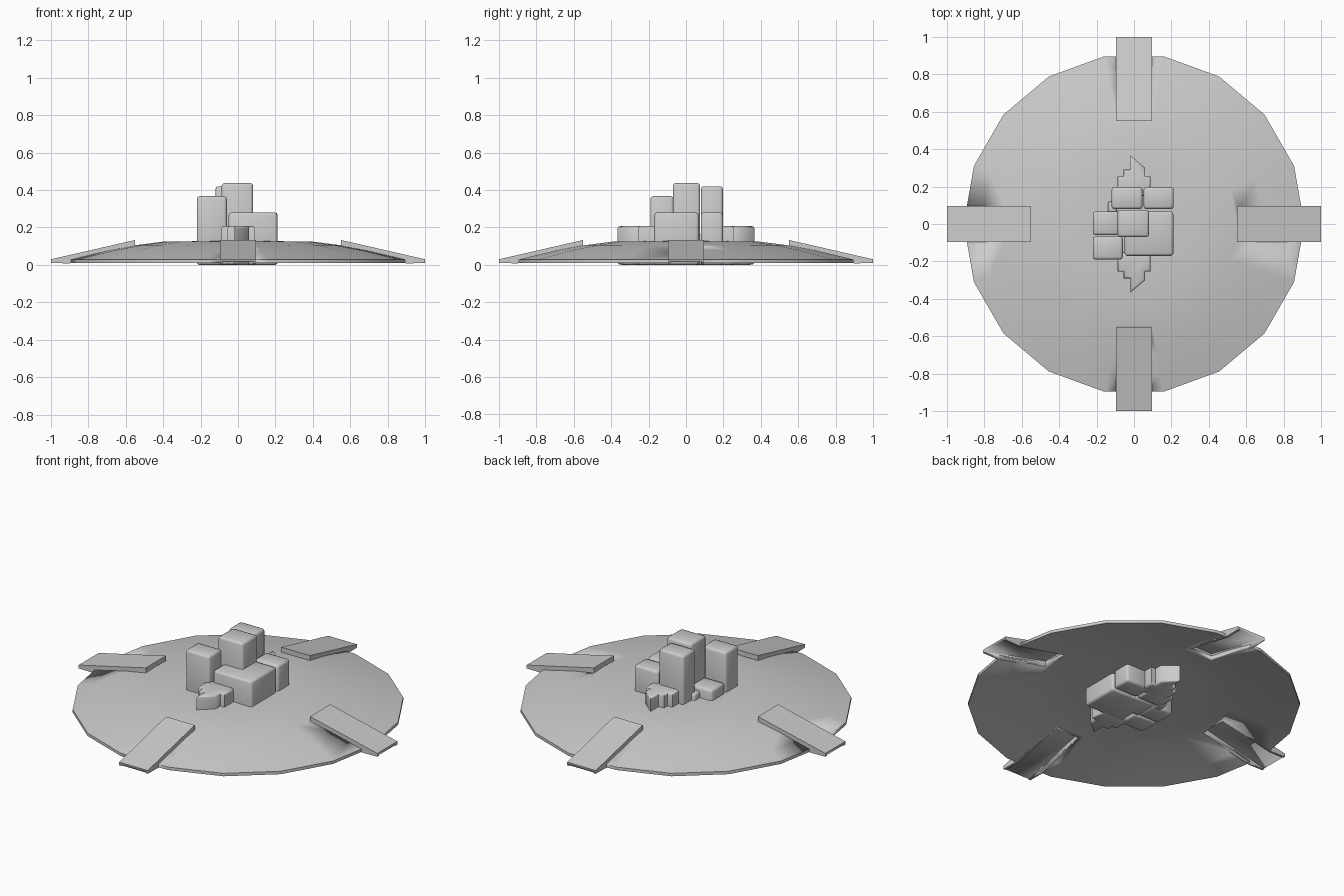
import bpy, bmesh, math
from mathutils import Matrix

if "Cube" in bpy.data.objects:
    bpy.data.objects.remove(bpy.data.objects["Cube"], do_unlink=True)

GREY = bpy.data.materials.new("plain_grey")
GREY.use_nodes = True
colour = (0.6, 0.6, 0.6, 1)
GREY.diffuse_color = colour
GREY.node_tree.nodes["Principled BSDF"].inputs["Base Color"].default_value = colour


def finish(bm, name, angle=35):
    bmesh.ops.recalc_face_normals(bm, faces=bm.faces)
    mesh = bpy.data.meshes.new(name)
    bm.to_mesh(mesh)
    bm.free()
    mesh.materials.append(GREY)
    obj = bpy.data.objects.new(name, mesh)
    bpy.context.collection.objects.link(obj)
    bpy.ops.object.select_all(action="DESELECT")
    obj.select_set(True)
    bpy.context.view_layer.objects.active = obj
    bpy.ops.object.shade_smooth_by_angle(angle=math.radians(angle))
    return obj


def extrude(points, offset):
    """Closed prism from a planar outline."""
    bm = bmesh.new()
    face = bm.faces.new([bm.verts.new(p) for p in points])
    moved = bmesh.ops.extrude_face_region(bm, geom=[face], use_keep_orig=True)["geom"]
    bmesh.ops.translate(bm, vec=offset, verts=[v for v in moved if isinstance(v, bmesh.types.BMVert)])
    return bm


def radial_prism(profile, half_width, angle):
    """Prism whose radius-height profile is turned about the centre."""
    bm = extrude([(r, -half_width, z) for r, z in profile], (0, 2 * half_width, 0))
    bmesh.ops.rotate(bm, verts=bm.verts, matrix=Matrix.Rotation(angle, 3, "Z"))
    return bm


def subtract(obj, cutter):
    mod = obj.modifiers.new("hollow", "BOOLEAN")
    mod.operation = "DIFFERENCE"
    mod.solver = "EXACT"
    mod.object = cutter


# Shallow domed shell, eighteen sided, hollow underneath
SIDES = 18
profile = [(0, .125), (.2, .127), (.4, .124), (.55, .105), (.7, .078), (.82, .05), (.91, .028),
           (.91, .01), (.8, .034), (.55, .085), (.4, .104), (0, .106)]
bm = bmesh.new()
rings = []
for r, z in profile:
    if r == 0:
        rings.append([bm.verts.new((0, 0, z))] * SIDES)
    else:
        rings.append([bm.verts.new((r * math.cos(math.tau * i / SIDES),
                                    r * math.sin(math.tau * i / SIDES), z)) for i in range(SIDES)])
for a, b in zip(rings, rings[1:]):
    for i in range(SIDES):
        j = (i + 1) % SIDES
        bm.faces.new(list(dict.fromkeys((a[i], a[j], b[j], b[i]))))
shell = finish(bm, "domed_shell", 40)

# Four hollow ramps with open undersides
ramp_profile = [(.55, .133), (1, .03), (1, .01), (.9, .008), (.55, .085)]
hollow_profile = [(.565, .114), (1.01, .012), (1.01, -.1), (.565, -.1)]
for k, side in enumerate(("left", "back", "right", "front")):
    angle = k * math.pi / 2
    ramp = finish(radial_prism(ramp_profile, .096, angle), side + "_ramp")
    cutter = finish(radial_prism(hollow_profile, .082, angle), side + "_ramp_cutter")
    cutter.hide_render = True
    cutter.hide_set(True)
    subtract(ramp, cutter)
    subtract(shell, cutter)

# Cluster of rounded blocks
blocks = {
    "wide_block": (-.05, .21, -.17, .068, .28),
    "centre_tower": (-.087, .08, -.07, .075, .437),
    "back_tower": (-.12, .045, .08, .197, .42),
    "back_left_block": (.052, .212, .08, .197, .28),
    "front_right_tower": (-.22, -.06, -.19, -.067, .367),
    "right_low_block": (-.22, -.08, -.06, .068, .19),
    "small_nub": (-.14, -.09, .05, .12, .165),
}
for name, (x0, x1, y0, y1, top) in blocks.items():
    bm = bmesh.new()
    bmesh.ops.create_cube(bm, size=1)
    bmesh.ops.scale(bm, vec=(x1 - x0, y1 - y0, top), verts=bm.verts)
    bmesh.ops.translate(bm, vec=((x0 + x1) / 2, (y0 + y1) / 2, top / 2), verts=bm.verts)
    bmesh.ops.bevel(bm, geom=bm.edges[:], offset=.014, segments=2, profile=.5, affect="EDGES")
    finish(bm, name, 50)

# Stepped pointed ends at the front and back
outline = [(-.088, .15), (.088, .15), (.088, .255), (.06, .255), (.06, .3), (-.02, .367),
           (-.02, .29), (-.055, .29), (-.055, .255), (-.088, .255)]
for name, sign in (("back_spike", 1), ("front_spike", -1)):
    bm = extrude([(x, sign * y, 0) for x, y in outline], (0, 0, .208))
    rim = [e for e in bm.edges if abs(e.verts[0].co.z - e.verts[1].co.z) < .001]
    bmesh.ops.bevel(bm, geom=rim, offset=.012, segments=2, profile=.5, affect="EDGES")
    finish(bm, name, 50)
